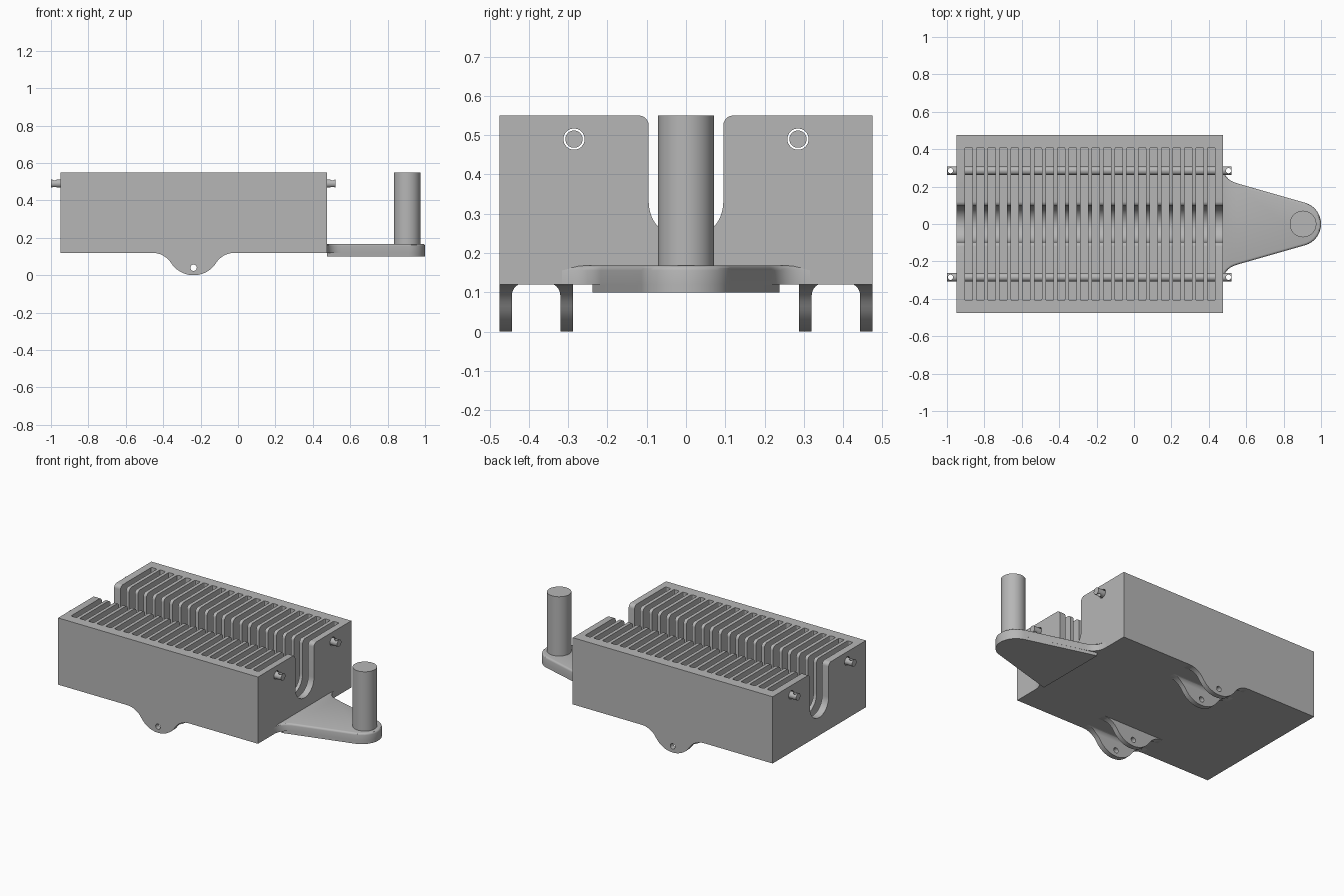
import bpy, bmesh
from math import sin, cos, pi, radians

if "Cube" in bpy.data.objects:
    bpy.data.objects.remove(bpy.data.objects["Cube"], do_unlink=True)

grey = bpy.data.materials.new("plain grey")
grey.use_nodes = True
grey.diffuse_color = (0.47, 0.47, 0.47, 1)
grey.node_tree.nodes["Principled BSDF"].inputs["Base Color"].default_value = grey.diffuse_color

# Maps a profile point and a height to 3D for each extrusion axis
PLACE = {
    "x": lambda a, b, h: (h, a, b),
    "y": lambda a, b, h: (a, h, b),
    "z": lambda a, b, h: (a, b, h),
}


def arc(cx, cy, r, start, end, steps=8):
    angles = [radians(start + (end - start) * i / steps) for i in range(steps + 1)]
    return [(cx + r * cos(t), cy + r * sin(t)) for t in angles]


def mirrored(half):
    """Close a half outline by mirroring it in its first coordinate."""
    return half + [(-a, b) for a, b in reversed(half) if abs(a) > 1e-5]


def prism(name, profiles, axis, lo, hi, bevel=0, bevel_from=None):
    """Extrude one or more outlines along an axis into a single object."""
    bm = bmesh.new()
    for points in profiles:
        rings = [[bm.verts.new(PLACE[axis](a, b, h)) for a, b in points] for h in (lo, hi)]
        bm.faces.new(rings[0])
        bm.faces.new(rings[1])
        n = len(points)
        for i in range(n):
            j = (i + 1) % n
            bm.faces.new((rings[0][i], rings[0][j], rings[1][j], rings[1][i]))
    bmesh.ops.recalc_face_normals(bm, faces=bm.faces[:])
    if bevel:
        rim = [e for e in bm.edges
               if all(abs(v.co.z - hi) < 1e-5 for v in e.verts)
               and max(v.co.x for v in e.verts) > bevel_from]
        bmesh.ops.bevel(bm, geom=rim, offset=bevel, segments=3, profile=0.5, affect="EDGES")
    mesh = bpy.data.meshes.new(name)
    bm.to_mesh(mesh)
    bm.free()
    mesh.materials.append(grey)
    obj = bpy.data.objects.new(name, mesh)
    bpy.context.collection.objects.link(obj)
    return obj


def activate(obj):
    bpy.ops.object.select_all(action="DESELECT")
    obj.select_set(True)
    bpy.context.view_layer.objects.active = obj


def cut(obj, cutter):
    activate(obj)
    mod = obj.modifiers.new("cut", "BOOLEAN")
    mod.operation = "DIFFERENCE"
    mod.solver = "EXACT"
    mod.object = cutter
    bpy.ops.object.modifier_apply(modifier=mod.name)
    bpy.data.objects.remove(cutter, do_unlink=True)


def smooth(obj):
    activate(obj)
    bpy.ops.object.shade_smooth_by_angle(angle=radians(30))


def circle(cx, cy, r, steps=32):
    return arc(cx, cy, r, 0, 360, steps)[:-1]


BACK, FRONT, HALF, FLOOR, TOP = -0.95, 0.475, 0.475, 0.12, 0.55
MID = (BACK + FRONT) / 2
ROD_Y, ROD_Z = 0.285, 0.49

# Block with a rounded lengthwise channel
block = prism("slotted_block", [[(BACK, -HALF), (FRONT, -HALF), (FRONT, HALF), (BACK, HALF)]],
              "z", FLOOR, TOP)
channel = mirrored([(0.12, 0.65)] + arc(0.12, 0.525, 0.025, 90, 180, 6)
                   + arc(0, 0.33, 0.095, 0, -90, 12))
cut(block, prism("channel_cutter", [channel], "x", -1.1, 0.6))

# Row of cross slots with rounded corners
slots = []
for i in range(22):
    x = -0.884 + i * 0.0618
    w, l, r = 0.02, 0.41, 0.008
    slots.append(arc(x + w - r, l - r, r, 0, 90, 3) + arc(x - w + r, l - r, r, 90, 180, 3)
                 + arc(x - w + r, r - l, r, 180, 270, 3) + arc(x + w - r, r - l, r, 270, 360, 3))
cut(block, prism("slot_cutter", slots, "z", 0.17, 0.65))

# Clearance holes for the rods
cut(block, prism("hole_cutter", [circle(s * ROD_Y, ROD_Z, 0.027) for s in (-1, 1)], "x", -1.1, 0.6))
smooth(block)

# Two long rods, cross-drilled at both ends
for side, s in (("left", 1), ("right", -1)):
    y = s * ROD_Y
    rod = prism(side + "_rod", [circle(y, ROD_Z, 0.022)], "x", -1.0, 0.522)
    cut(rod, prism("pin_cutter", [circle(x, y, 0.014, 20) for x in (-0.981, 0.505)], "z", 0.4, 0.6))
    smooth(rod)

# Pairs of hinge lugs below the block
half_lug = arc(0, 0.143, 0.143, -90, -33, 10) + list(reversed(arc(0.22, 0.001, 0.119, 90, 147, 8)))[1:]
half_lug.append((0.22, 0.13))
lug_outline = [(x + MID, z) for x, z in mirrored(half_lug)]
for side, s in (("left", 1), ("right", -1)):
    lo, hi = sorted((s * 0.288, s * HALF))
    lug = prism(side + "_hinge_lugs", [lug_outline], "y", lo, hi)
    a, b = sorted((s * 0.32, s * 0.443))
    gap = ([(a, -0.1), (b, -0.1)] + arc(b - 0.03, 0.093, 0.03, 0, 90)
           + arc(a + 0.03, 0.093, 0.03, 90, 180))
    cut(lug, prism("gap_cutter", [gap], "x", -0.6, 0.2))
    cut(lug, prism("pivot_cutter", [circle(MID, 0.04, 0.017, 24)], "y", lo - 0.1, hi + 0.1))
    smooth(lug)

# Tapered arm, with its upper layer flaring into the block
nose = arc(0.882, 0, 0.118, -74.6, 74.6, 24)
root = 0.238
flare = []
for i in range(9):
    t = i / 8
    flare.append((FRONT + t * t * 0.077, (1 - t) ** 2 * 0.315 + 2 * t * (1 - t) * root + t * t * 0.217))
inner = FRONT - 0.015
upper = ([(inner, -0.315)] + [(x, -y) for x, y in flare] + nose
         + list(reversed(flare)) + [(inner, 0.315)])
lower = [(FRONT, -root)] + nose + [(FRONT, root)]
smooth(prism("arm_upper", [upper], "z", FLOOR, 0.168, bevel=0.012, bevel_from=FRONT + 0.001))
smooth(prism("arm_lower", [lower], "z", 0.1, FLOOR))

# Upright post on the arm
smooth(prism("post", [circle(0.904, 0, 0.071, 48)], "z", 0.15, TOP))
